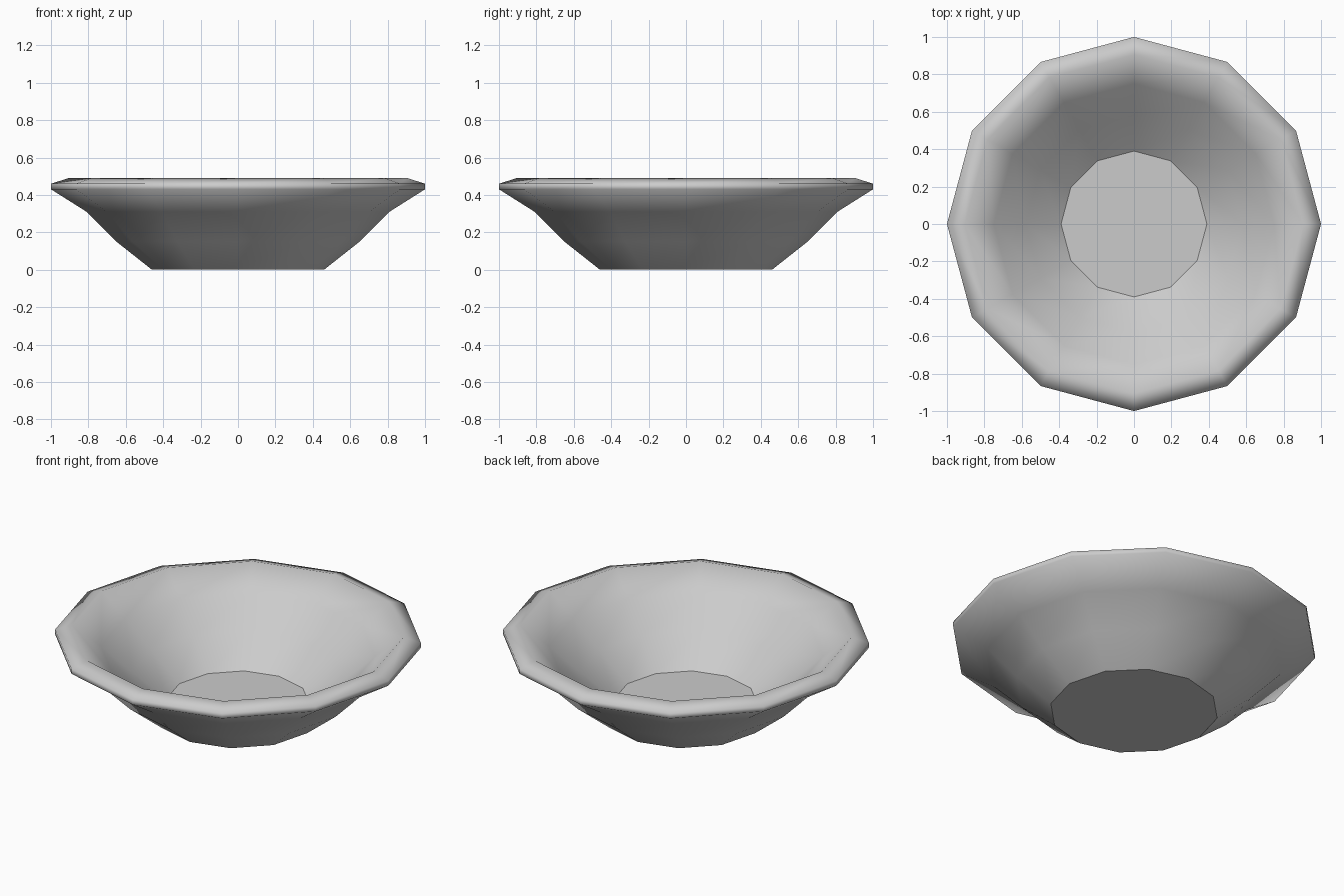
import bpy, bmesh
from math import cos, sin, tau

cube = bpy.data.objects.get("Cube")
if cube:
    bpy.data.objects.remove(cube, do_unlink=True)

SIDES = 12

# Plain grey material
grey = bpy.data.materials.new("plain grey")
grey.use_nodes = True
color = (0.6, 0.6, 0.6, 1)
grey.diffuse_color = color
bsdf = next(n for n in grey.node_tree.nodes if n.type == "BSDF_PRINCIPLED")
bsdf.inputs["Base Color"].default_value = color

# Profile (radius, height): underside, outer wall, rim, inner wall, floor
profile = [(0.46, 0), (0.65, 0.15), (0.81, 0.31), (1, 0.43), (1, 0.46),
           (0.905, 0.49), (0.75, 0.37), (0.58, 0.22), (0.39, 0.07)]

bm = bmesh.new()
rings = [[bm.verts.new((r * cos(tau * i / SIDES), r * sin(tau * i / SIDES), z))
          for i in range(SIDES)] for r, z in profile]

# Smooth walls between neighbouring rings
for low, high in zip(rings, rings[1:]):
    for i in range(SIDES):
        j = (i + 1) % SIDES
        bm.faces.new((low[i], low[j], high[j], high[i])).smooth = True

# Flat base and inner floor with crisp borders
for cap in (bm.faces.new(rings[0][::-1]), bm.faces.new(rings[-1])):
    for edge in cap.edges:
        edge.smooth = False

bmesh.ops.recalc_face_normals(bm, faces=bm.faces)
mesh = bpy.data.meshes.new("bowl")
bm.to_mesh(mesh)
bm.free()
mesh.materials.append(grey)
bowl = bpy.data.objects.new("bowl", mesh)
bpy.context.collection.objects.link(bowl)
